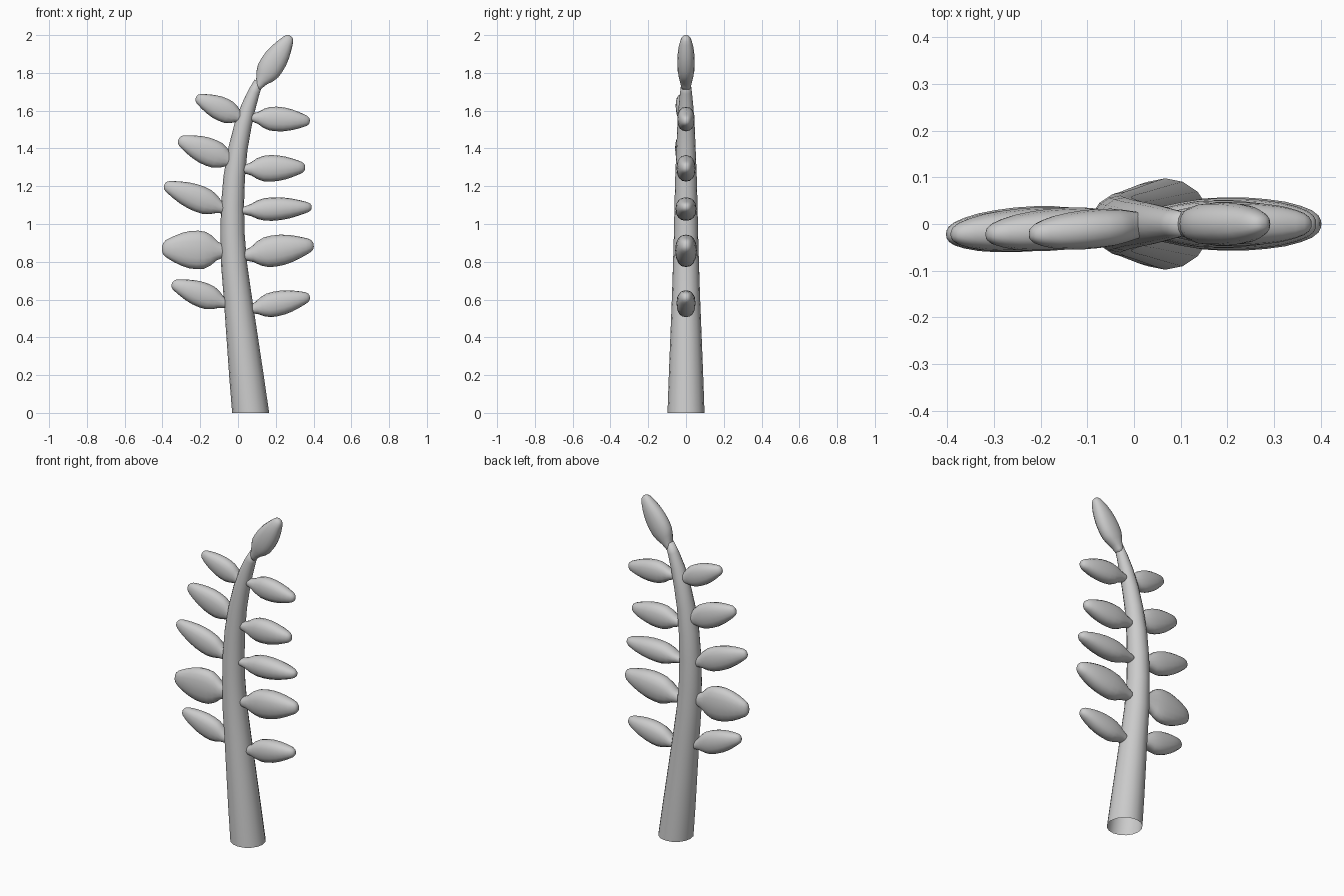
import bpy, bmesh, math
from mathutils import Vector

if "Cube" in bpy.data.objects:
    bpy.data.objects.remove(bpy.data.objects["Cube"], do_unlink=True)

SIDES = 16
Y = Vector((0, 1, 0))


def loft(name, rings, cap_start, cap_end, power=1.0):
    """Skin rings given as (centre, width axis, half width, half thickness)."""
    bm = bmesh.new()
    loops = []
    for centre, axis, width, thick in rings:
        loop = []
        for i in range(SIDES):
            a = math.tau * i / SIDES
            c = math.copysign(abs(math.cos(a)) ** power, math.cos(a))
            s = math.copysign(abs(math.sin(a)) ** power, math.sin(a))
            loop.append(bm.verts.new(centre + axis * width * c + Y * thick * s))
        loops.append(loop)
    for low, high in zip(loops, loops[1:]):
        for i in range(SIDES):
            j = (i + 1) % SIDES
            bm.faces.new((low[i], low[j], high[j], high[i]))
    if cap_start:
        bm.faces.new(loops[0][::-1])
    if cap_end:
        bm.faces.new(loops[-1])
    bmesh.ops.recalc_face_normals(bm, faces=bm.faces)
    mesh = bpy.data.meshes.new(name)
    bm.to_mesh(mesh)
    bm.free()
    obj = bpy.data.objects.new(name, mesh)
    bpy.context.collection.objects.link(obj)
    for poly in mesh.polygons:
        poly.use_smooth = True
    return obj


# Curved tapering stem, open at the foot: (x, z, radius)
STEM = [(.067, 0, .098), (.044, .2, .091), (.022, .4, .083), (0, .6, .075),
        (-.02, .78, .069), (-.029, .95, .064), (-.029, 1.1, .061),
        (-.02, 1.25, .057), (0, 1.4, .051), (.026, 1.52, .046),
        (.055, 1.62, .039), (.085, 1.7, .031), (.11, 1.755, .024)]
points = [Vector((x, 0, z)) for x, z, r in STEM]
stem_rings = []
for i, (x, z, r) in enumerate(STEM):
    tangent = points[min(i + 1, len(points) - 1)] - points[max(i - 1, 0)]
    axis = Y.cross(tangent).normalized() if i else Vector((1, 0, 0))
    stem_rings.append((points[i], axis, r, r))
loft("stem", stem_rings, False, True)

# Leaf outline: (position along leaf, width factor, thickness factor)
LEAF = [(0, .3, .5), (.07, .36, .6), (.15, .5, .72), (.24, .78, .85),
        (.34, .96, .96), (.45, 1, 1), (.57, .97, 1), (.69, .86, .94),
        (.8, .7, .84), (.89, .54, .68), (.95, .42, .52), (.985, .28, .34),
        (1, .12, .16)]


def leaf(name, base, tip, width, thick, lean=0):
    start = Vector((base[0], 0, base[1]))
    end = Vector((tip[0], lean, tip[1]))
    axis = Y.cross(end - start).normalized()
    rings = [(start.lerp(end, t), axis, width * w, thick * k) for t, w, k in LEAF]
    loft(name, rings, True, True, .88)


# Side leaves, lowest to highest: (base, tip, half width, half thickness)
LEFT = [((.05, .545), (.38, .615), .066, .05),
        ((.02, .83), (.4, .89), .083, .057),
        ((.01, 1.07), (.39, 1.09), .062, .055),
        ((.02, 1.29), (.355, 1.3), .07, .05),
        ((.06, 1.565), (.38, 1.545), .065, .046)]
RIGHT = [((-.045, .57), (-.35, .685), .067, .046),
         ((-.06, .855), (-.402, .872), .102, .048),
         ((-.05, 1.07), (-.39, 1.207), .07, .046),
         ((-.005, 1.32), (-.315, 1.447), .073, .045),
         ((.04, 1.55), (-.222, 1.67), .063, .042)]
for side, leaves, lean in (("left", LEFT, 0), ("right", RIGHT, -.022)):
    for n, (base, tip, width, thick) in enumerate(leaves, 1):
        leaf(f"{side}_leaf_{n}", base, tip, width, thick, lean)

# Leaf at the tip of the stem
leaf("tip_leaf", (.098, 1.715), (.278, 1.995), .066, .046)
